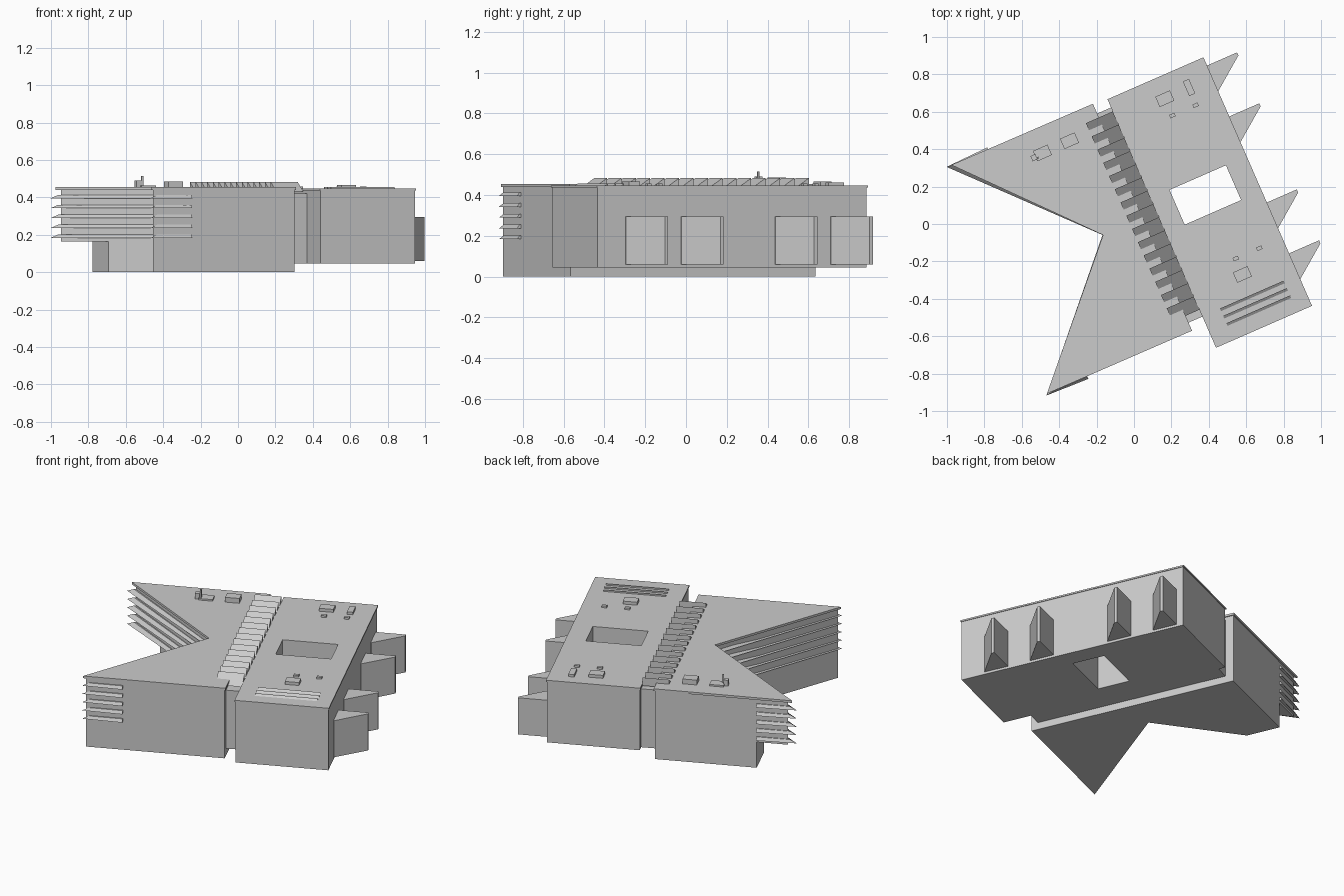
import bpy, bmesh, math
from mathutils import Matrix

if "Cube" in bpy.data.objects:
    bpy.data.objects.remove(bpy.data.objects["Cube"])

ROT = Matrix.Rotation(math.radians(23.6), 4, 'Z')   # whole building is turned in plan


def loft(name, rings):
    """Closed solid through rings of (x, y, z) points in the building's own axes."""
    bm = bmesh.new()
    vs = [[bm.verts.new(p) for p in r] for r in rings]
    n = len(rings[0])
    bm.faces.new(vs[0][::-1])
    bm.faces.new(vs[-1])
    for lo, hi in zip(vs, vs[1:]):
        for i in range(n):
            j = (i + 1) % n
            bm.faces.new((lo[i], lo[j], hi[j], hi[i]))
    bmesh.ops.recalc_face_normals(bm, faces=bm.faces)
    me = bpy.data.meshes.new(name)
    bm.to_mesh(me)
    bm.free()
    ob = bpy.data.objects.new(name, me)
    ob.matrix_world = ROT
    bpy.context.collection.objects.link(ob)
    return ob


def prism(name, pts, z0, z1):
    return loft(name, [[(x, y, z) for x, y in pts] for z in (z0, z1)])


def rect(x0, x1, y0, y1):
    return [(x0, y0), (x1, y0), (x1, y1), (x0, y1)]


def box(name, cx, cy, sx, sy, z0, z1):
    return prism(name, rect(cx - sx / 2, cx + sx / 2, cy - sy / 2, cy + sy / 2), z0, z1)


def wedge(name, x0, x1, y0, y1, z0, z1):
    """Sawtooth bar rising towards +y."""
    return loft(name, [[(x, y0, z0), (x, y1, z0), (x, y1, z1)] for x in (x0, x1)])


def cut(ob, cutter):
    cutter.hide_render = True
    cutter.hide_viewport = True
    m = ob.modifiers.new("opening", 'BOOLEAN')
    m.operation = 'DIFFERENCE'
    m.solver = 'EXACT'
    m.object = cutter


# Notched wing block: upper storey, cut-back base, roof slab
prism("wing_upper", [(0.05, -0.64), (0.05, 0.67), (-0.74, 0.67), (-0.165, 0.012), (-0.775, -0.64)],
      0.165, 0.44)
prism("wing_base", [(0.05, -0.64), (0.05, 0.67), (-0.555, 0.67), (-0.555, 0.458),
                    (-0.165, 0.012), (-0.775, -0.64)], 0, 0.165)
prism("wing_roof", [(0.056, -0.647), (0.056, 0.677), (-0.768, 0.68), (-0.175, 0.012), (-0.79, -0.645)],
      0.44, 0.454)

# Sloping louvre blades round both wing tips
for name, s, tip in (("back", 1, 0.0), ("front", -1, 0.0)):
    for i in range(5):
        z = 0.183 + i * 0.053
        low = [(-0.178, 0.0), (-0.796, 0.667), (-0.555, 0.675), (-0.555, 0.55), (-0.15, 0.0)]
        top = [(-0.168, 0.0), (-0.755, 0.66), (-0.555, 0.662), (-0.555, 0.55), (-0.15, 0.0)]
        loft(f"{name}_louvre_{i}", [[(x, 0.014 + s * y, h) for x, y in r]
                                    for r, h in ((low, z), (top, z + 0.018))])

# Long block with a through courtyard
block = prism("long_block", rect(0.141, 0.693, -0.777, 0.663), 0.045, 0.436)
roof = prism("long_block_roof", rect(0.137, 0.697, -0.782, 0.668), 0.436, 0.446)
court = prism("courtyard_cutter", rect(0.247, 0.576, -0.112, 0.091), -0.2, 0.7)
cut(block, court)
cut(roof, court)

# Link between the blocks with sawtooth rooflights
prism("link", rect(0.04, 0.15, -0.60, 0.62), 0.045, 0.42)
N, Y0, Y1 = 15, -0.56, 0.597
step = (Y1 - Y0) / N
for i in range(N):
    wedge(f"rooflight_{i}", -0.02, 0.137, Y0 + i * step, Y0 + (i + 1) * step, 0.43, 0.482)

# Tapered bay windows on the outer wall
for i, y in enumerate((0.62, 0.323, -0.179, -0.476)):
    prism(f"bay_{i}", [(0.68, y), (0.68, y - 0.15), (0.697, y - 0.15), (0.872, y - 0.018), (0.872, y)],
          0.06, 0.295)

# Roof slats
for i in range(3):
    y = -0.61 - i * 0.043
    wedge(f"roof_slat_{i}", 0.24, 0.612, y - 0.012, y + 0.012, 0.44, 0.456)

# Roof plant boxes: centre, size, top
for i, (x, y, sx, sy, top) in enumerate([
        (0.419, 0.548, 0.085, 0.06, 0.465), (0.562, 0.551, 0.035, 0.085, 0.462),
        (0.556, 0.45, 0.03, 0.02, 0.457), (0.42, 0.449, 0.03, 0.02, 0.457),
        (0.423, -0.479, 0.085, 0.06, 0.465), (0.425, -0.387, 0.03, 0.02, 0.457),
        (0.562, -0.387, 0.03, 0.02, 0.457), (-0.138, 0.546, 0.085, 0.06, 0.485),
        (-0.297, 0.544, 0.085, 0.06, 0.464), (-0.348, 0.539, 0.028, 0.03, 0.49)]):
    box(f"roof_plant_{i}", x, y, sx, sy, 0.44, top)
box("flue", -0.328, 0.53, 0.01, 0.01, 0.44, 0.515)
